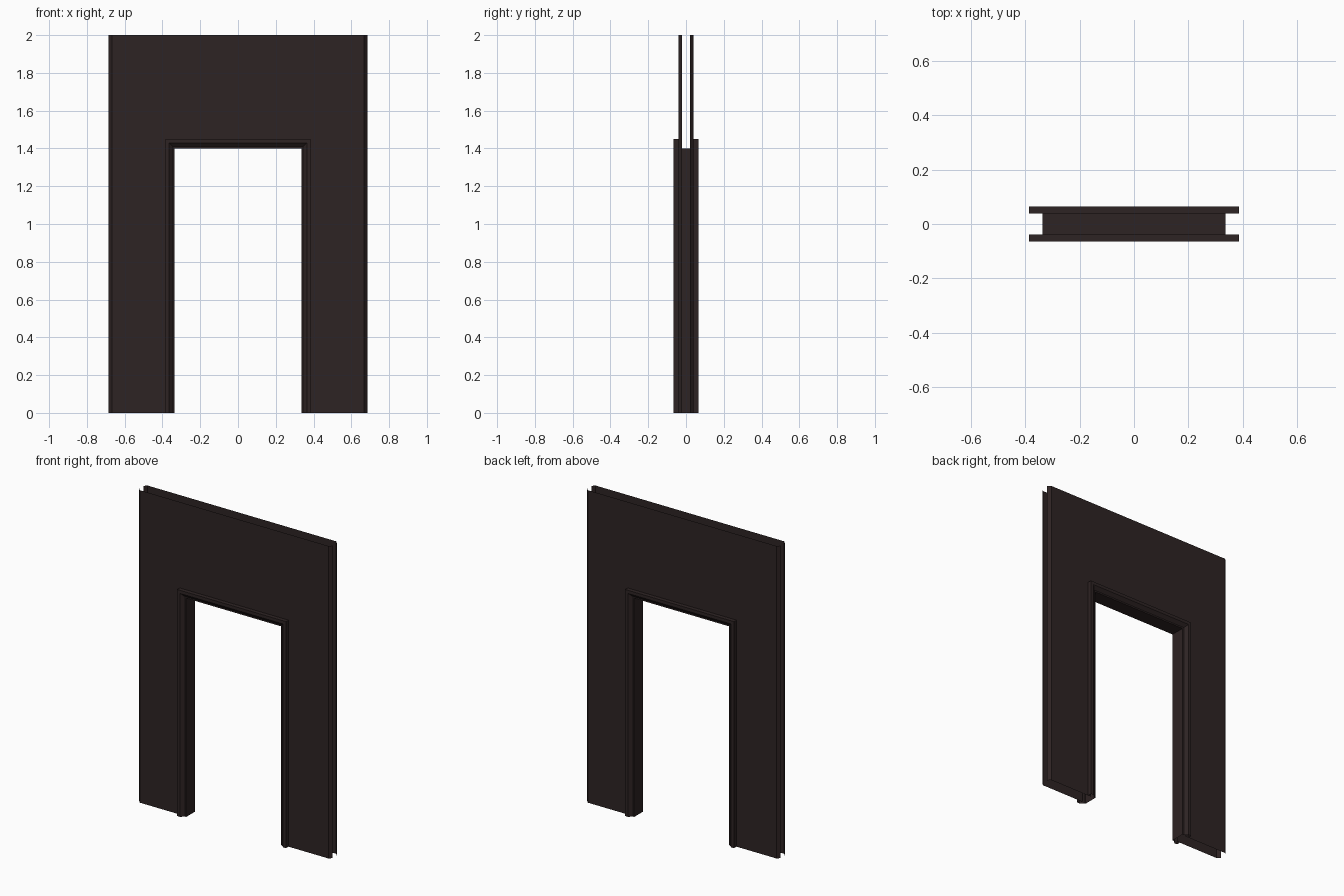
import bpy

if "Cube" in bpy.data.objects:
    bpy.data.objects.remove(bpy.data.objects["Cube"])

# One dark brown paint for wall sheets and frame
paint = bpy.data.materials.new("dark brown paint")
paint.diffuse_color = (0.027, 0.017, 0.017, 1)
paint.use_nodes = True
paint.node_tree.nodes["Principled BSDF"].inputs["Base Color"].default_value = paint.diffuse_color


def make(name, verts, faces):
    me = bpy.data.meshes.new(name)
    me.from_pydata(verts, [], faces)
    me.materials.append(paint)
    me.update()
    ob = bpy.data.objects.new(name, me)
    bpy.context.collection.objects.link(ob)
    return ob


# Wall sheets: thin, open at top and bottom, with angled long edges
HALF, EDGE, CUT, HEAD, TOP = 0.685, 0.668, 0.365, 1.43, 2.0


def wall_sheet(name, side):
    outer, inner = side * 0.039, side * 0.021
    outline = [(-EDGE, 0), (-CUT, 0), (-CUT, HEAD), (CUT, HEAD),
               (CUT, 0), (EDGE, 0), (EDGE, TOP), (-EDGE, TOP)]
    verts = [(x, outer, z) for x, z in outline]
    verts += [(-HALF, inner, 0), (-HALF, inner, TOP),
              (HALF, inner, 0), (HALF, inner, TOP)]
    faces = [tuple(range(8)), (8, 0, 7, 9), (5, 10, 11, 6)]
    if side > 0:
        faces = [f[::-1] for f in faces]
    make(name, verts, faces)


wall_sheet("front_wall_sheet", -1)
wall_sheet("back_wall_sheet", 1)

# Door frame: folded profile (distance from opening, depth) swept round it
half = [(0.05, -0.039), (0.05, -0.065), (0.03, -0.065),
        (0.009, -0.046), (0.0, -0.046)]
profile = half + [(o, -y) for o, y in reversed(half)]
W, H = 0.335, 1.40
verts = []
for o, y in profile:
    verts += [(-W - o, y, 0), (-W - o, y, H + o),
              (W + o, y, H + o), (W + o, y, 0)]
faces = []
for i in range(len(profile) - 1):
    for j in range(3):
        a = i * 4 + j
        faces.append((a, a + 1, a + 5, a + 4))
make("door_frame", verts, faces)
